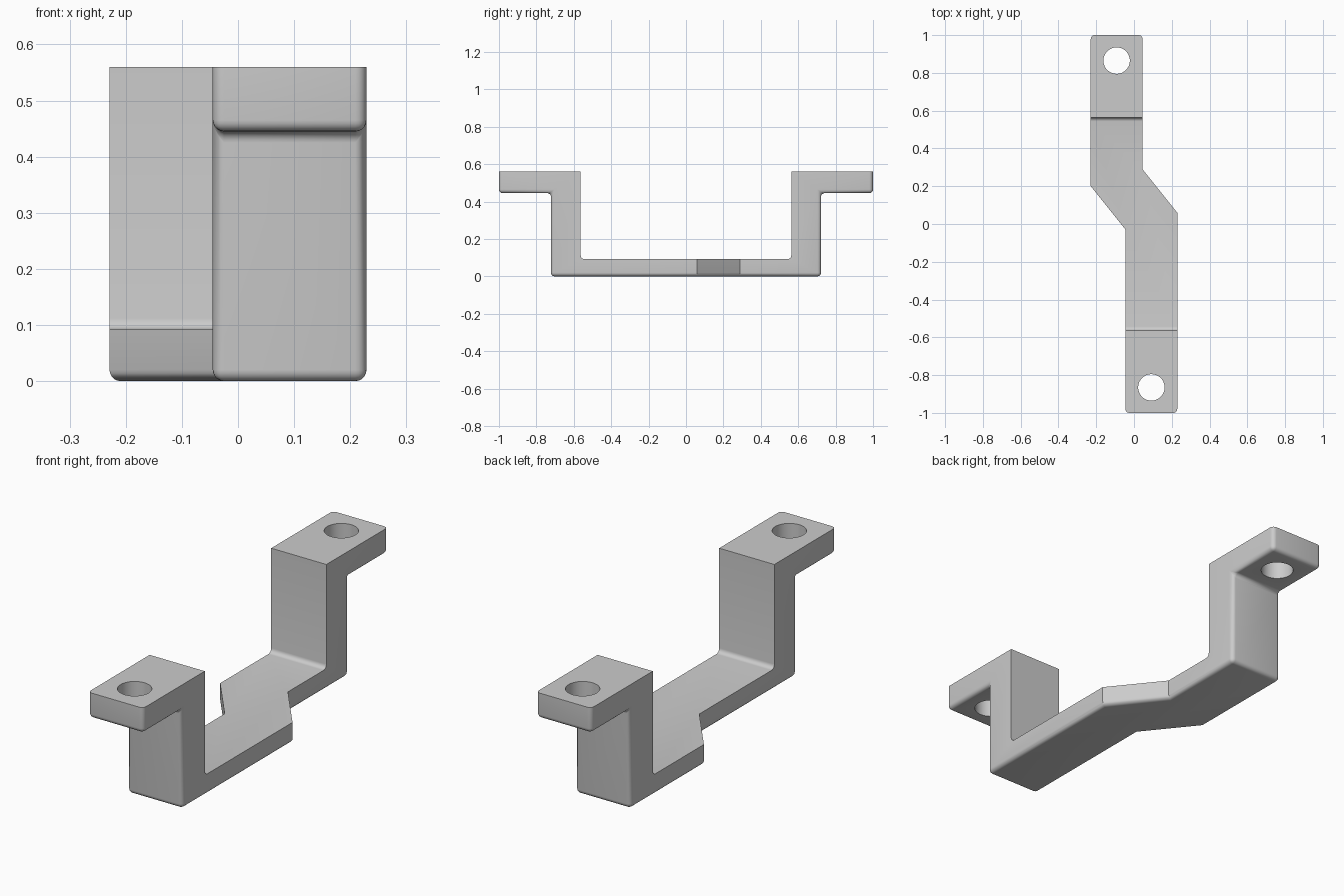
import bpy, bmesh, math
from mathutils import Vector

cube = bpy.data.objects.get("Cube")
if cube:
    bpy.data.objects.remove(cube, do_unlink=True)

TOP, FLOOR, ARM = 0.56, 0.092, 0.445
INNER, OUTER = 0.563, 0.722

metal = bpy.data.materials.new("plain grey")
metal.use_nodes = True
grey = (0.6, 0.6, 0.6, 1)
metal.diffuse_color = grey
metal.node_tree.nodes["Principled BSDF"].inputs["Base Color"].default_value = grey


def prism(name, points, offset):
    """Extrude a closed outline along an offset."""
    bm = bmesh.new()
    face = bm.faces.new([bm.verts.new(p) for p in points])
    new = bmesh.ops.extrude_face_region(bm, geom=[face])["geom"]
    bmesh.ops.translate(bm, vec=Vector(offset),
                        verts=[v for v in new if isinstance(v, bmesh.types.BMVert)])
    bmesh.ops.recalc_face_normals(bm, faces=bm.faces)
    mesh = bpy.data.meshes.new(name)
    bm.to_mesh(mesh)
    bm.free()
    mesh.materials.append(metal)
    obj = bpy.data.objects.new(name, mesh)
    bpy.context.collection.objects.link(obj)
    return obj


def apply_boolean(obj, cutter, operation):
    mod = obj.modifiers.new("cut", 'BOOLEAN')
    mod.operation, mod.object, mod.solver = operation, cutter, 'EXACT'
    bpy.context.view_layer.objects.active = obj
    bpy.ops.object.modifier_apply(modifier=mod.name)
    bpy.data.objects.remove(cutter, do_unlink=True)


# Side outline: half of the stepped strap, mirrored in y
half = [(OUTER, 0), (OUTER, ARM), (1, ARM), (1, TOP), (INNER, TOP), (INNER, FLOOR)]
side = half + [(-y, z) for y, z in reversed(half)]
bracket = prism("offset_bracket", [(-0.5, y, z) for y, z in side], (1, 0, 0))

# Plan outline with the sideways jog
plan = [(-0.229, 1.1), (0.045, 1.1), (0.045, 0.29), (0.229, 0.06),
        (0.229, -1.1), (-0.045, -1.1), (-0.045, -0.03), (-0.229, 0.20)]
outline = prism("plan_cutter", [(x, y, -0.1) for x, y in plan], (0, 0, 1))
apply_boolean(bracket, outline, 'INTERSECT')


# Round the underside, outer walls and inner floor corners
def is_outer(face):
    c, n = face.calc_center_median(), face.normal
    return n.z < -0.9 or (abs(n.y) > 0.95 and abs(c.y) > 0.7)


bm = bmesh.new()
bm.from_mesh(bracket.data)
bmesh.ops.remove_doubles(bm, verts=bm.verts, dist=0.0001)
bmesh.ops.dissolve_limit(bm, angle_limit=0.01, verts=bm.verts, edges=bm.edges)
bm.normal_update()
rounded = []
for e in bm.edges:
    a, b = (v.co for v in e.verts)
    mid = (a + b) / 2
    on_top = min(a.z, b.z) > TOP - 0.01
    floor_corner = abs(mid.z - FLOOR) < 0.01 and abs(a.y - b.y) < 0.01 and abs(mid.y) > 0.5
    if floor_corner or (not on_top and any(is_outer(f) for f in e.link_faces)):
        rounded.append(e)
bmesh.ops.bevel(bm, geom=rounded, offset=0.02, offset_type='OFFSET', segments=5,
                profile=0.5, affect='EDGES', clamp_overlap=True)
bm.to_mesh(bracket.data)
bm.free()

# Bolt holes through both arms
for x, y in ((-0.092, 0.865), (0.092, -0.865)):
    ring = [(x + 0.07 * math.cos(t * math.tau / 48),
             y + 0.07 * math.sin(t * math.tau / 48), 0.3) for t in range(48)]
    apply_boolean(bracket, prism("hole_cutter", ring, (0, 0, 0.5)), 'DIFFERENCE')

bpy.ops.object.select_all(action='DESELECT')
bracket.select_set(True)
bpy.context.view_layer.objects.active = bracket
bpy.ops.object.shade_smooth_by_angle(angle=math.radians(30))
